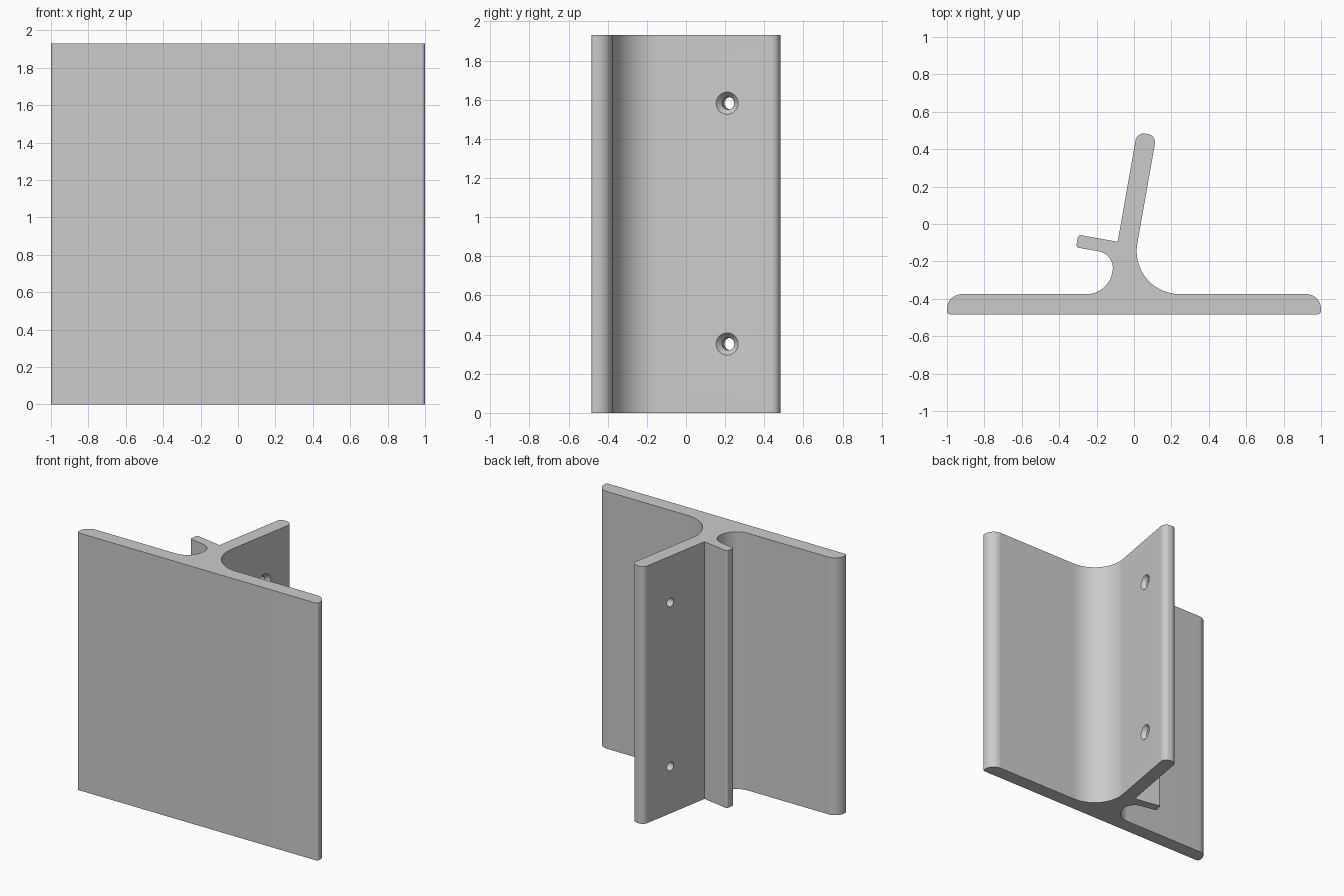
import bpy, bmesh, math
from mathutils import Vector, Matrix

if "Cube" in bpy.data.objects:
    bpy.data.objects.remove(bpy.data.objects["Cube"], do_unlink=True)

HEIGHT = 1.93
TILT = math.radians(10)
ALONG = Vector((math.sin(TILT), math.cos(TILT)))     # direction of the leaning web
ACROSS = Vector((math.cos(TILT), -math.sin(TILT)))   # web face normal
THICK = 0.105

metal = bpy.data.materials.new("grey metal")
metal.use_nodes = True
colour = (0.6, 0.6, 0.6, 1)
metal.diffuse_color = colour
metal.node_tree.nodes["Principled BSDF"].inputs["Base Color"].default_value = colour


def rounded(corners, steps=14):
    """Replace every (point, radius) corner of a closed outline by a tangent arc."""
    outline = []
    for i, (p, r) in enumerate(corners):
        a = (corners[i - 1][0] - p).normalized()
        b = (corners[(i + 1) % len(corners)][0] - p).normalized()
        if r == 0:
            outline.append(p)
            continue
        half = a.angle(b) / 2
        centre = p + (a + b).normalized() * r / math.sin(half)
        start = p + a * r / math.tan(half) - centre
        end = p + b * r / math.tan(half) - centre
        sweep = math.atan2(start.x * end.y - start.y * end.x, start.dot(end))
        for k in range(steps + 1):
            outline.append(centre + Matrix.Rotation(sweep * k / steps, 2) @ start)
    return outline


def make_object(name, bm):
    bmesh.ops.recalc_face_normals(bm, faces=bm.faces)
    mesh = bpy.data.meshes.new(name)
    bm.to_mesh(mesh)
    bm.free()
    mesh.materials.append(metal)
    obj = bpy.data.objects.new(name, mesh)
    bpy.context.collection.objects.link(obj)
    return obj


# Key points of the cross-section
front, back = -0.483, -0.375
web_root = Vector((-0.03, back))
tip_right = web_root + ALONG * 0.861
tip_left = tip_right - ACROSS * THICK
notch = tip_left - ALONG * 0.595
lip_top = notch - ACROSS * 0.214
lip_bottom = lip_top - ALONG * 0.068
lip_root = notch - ALONG * 0.068
web_foot = web_root - Vector((THICK / math.cos(TILT), 0))

section = rounded([
    (Vector((-1, front)), 0.02),
    (Vector((1, front)), 0.02),
    (Vector((1, back)), 0.08),
    (web_root, 0.23),
    (tip_right, 0.045),
    (tip_left, 0.045),
    (notch, 0),
    (lip_top, 0.015),
    (lip_bottom, 0.015),
    (lip_root, 0.09),
    (web_foot, 0.14),
    (Vector((-1, back)), 0.08),
])

# Extruded bracket
bm = bmesh.new()
base = bm.faces.new([bm.verts.new((p.x, p.y, 0)) for p in section])
top = bmesh.ops.extrude_face_region(bm, geom=[base], use_keep_orig=True)["geom"]
bmesh.ops.translate(bm, vec=(0, 0, HEIGHT),
                    verts=[v for v in top if isinstance(v, bmesh.types.BMVert)])
bracket = make_object("bracket", bm)


# Countersunk screw holes through the web
def screw_cutter(z):
    bm = bmesh.new()
    hole, sink, depth = 0.032, 0.057, 0.03
    profile = [(0, -0.2), (hole, -0.2), (hole, -depth), (sink, 0), (sink, 0.08), (0, 0.08)]
    verts = [bm.verts.new((r, 0, h)) for r, h in profile]
    edges = [bm.edges.new(pair) for pair in zip(verts, verts[1:])]
    bmesh.ops.spin(bm, geom=verts + edges, cent=(0, 0, 0), axis=(0, 0, 1),
                   angle=math.tau, steps=32, use_duplicate=False)
    bmesh.ops.remove_doubles(bm, verts=bm.verts, dist=0.0005)
    cutter = make_object("screw_hole_cutter", bm)
    spot = web_root + ALONG * 0.594
    axis = ACROSS.to_3d()
    cutter.matrix_world = Matrix.Translation((spot.x, spot.y, z)) @ \
        axis.to_track_quat('Z', 'Y').to_matrix().to_4x4()
    cutter.hide_render = True
    return cutter


bpy.ops.object.select_all(action='DESELECT')
bpy.context.view_layer.objects.active = bracket
bracket.select_set(True)
for z in (0.352, 1.582):
    cutter = screw_cutter(z)
    mod = bracket.modifiers.new("screw hole", 'BOOLEAN')
    mod.operation = 'DIFFERENCE'
    mod.solver = 'EXACT'
    mod.object = cutter
    bpy.ops.object.modifier_apply(modifier=mod.name)
    bpy.data.objects.remove(cutter, do_unlink=True)

bpy.ops.object.shade_smooth_by_angle(angle=math.radians(25))
